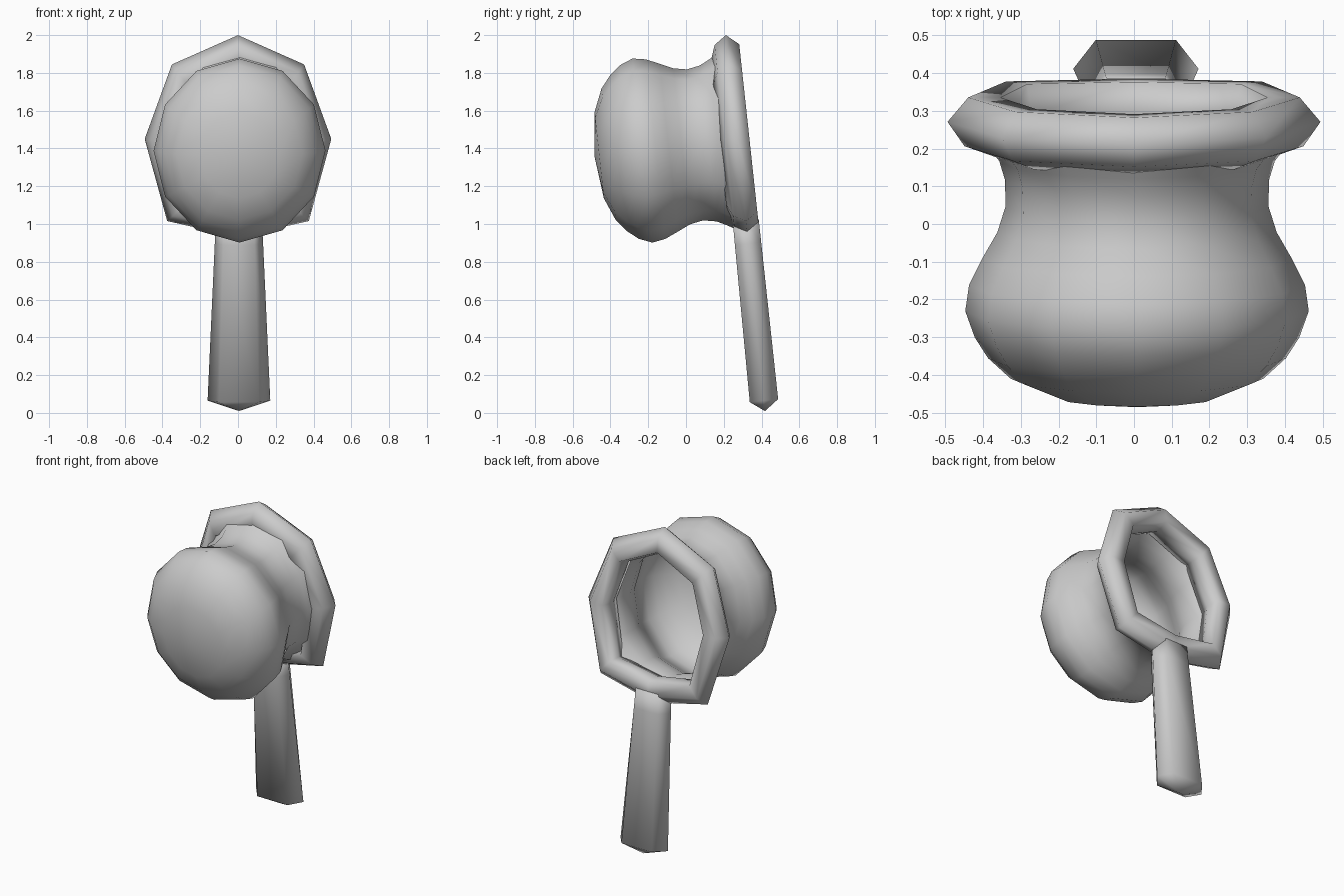
import bpy, bmesh, math
from mathutils import Vector

cube = bpy.data.objects.get("Cube")
if cube:
    bpy.data.objects.remove(cube, do_unlink=True)

grey = bpy.data.materials.new("plain_grey")
grey.use_nodes = True
grey.diffuse_color = (0.6, 0.6, 0.6, 1)
grey.node_tree.nodes["Principled BSDF"].inputs["Base Color"].default_value = (0.6, 0.6, 0.6, 1)

# Leaning frame of the hoop: u across, v up along the handle, d forward into the bag
TILT = math.atan(0.108)
CENTRE = Vector((0, 0.336, 1.45))
UP = Vector((0, -math.sin(TILT), math.cos(TILT)))
FORWARD = Vector((0, -math.cos(TILT), -math.sin(TILT)))


def place(u, v, d):
    return CENTRE + Vector((u, 0, 0)) + UP * v + FORWARD * d


def loft(name, rings, closed=False, start=None, end=None):
    """Skin a row of point rings; start/end are optional tip points."""
    bm = bmesh.new()
    rows = [[bm.verts.new(place(*p)) for p in ring] for ring in rings]
    n = len(rows[0])
    pairs = list(zip(rows, rows[1:]))
    if closed:
        pairs.append((rows[-1], rows[0]))
    for a, b in pairs:
        for i in range(n):
            j = (i + 1) % n
            bm.faces.new((a[i], a[j], b[j], b[i]))
    for tip, row in ((start, rows[0]), (end, rows[-1])):
        if tip:
            t = bm.verts.new(place(*tip))
            for i in range(n):
                bm.faces.new((row[i], row[(i + 1) % n], t))
    bmesh.ops.recalc_face_normals(bm, faces=bm.faces)
    for f in bm.faces:
        f.smooth = True
    mesh = bpy.data.meshes.new(name)
    bm.to_mesh(mesh)
    bm.free()
    mesh.materials.append(grey)
    obj = bpy.data.objects.new(name, mesh)
    bpy.context.collection.objects.link(obj)
    return obj


# Eight-sided hoop: six-sided section swept round the outline
half = [(0.35, 0.404), (0.494, 0.007), (0.375, -0.43)]
outline = [(0, 0.56)] + half + [(0, -0.515)] + [(-u, v) for u, v in reversed(half)]
section = [(0.055, 0), (0.14, 0), (0.16, 0.08), (0.13, 0.16), (0.045, 0.13), (0, 0.065)]
hoop = []
for u, v in outline:
    r = math.hypot(u, v)
    hoop.append([(u * (r - s) / r, v * (r - s) / r, d) for s, d in section])
loft("net_hoop", hoop, closed=True)

# Net bag: twelve-sided pouch with a narrow neck (depth, half width, half height)
profile = [(0.10, 0.42, 0.48), (0.17, 0.365, 0.44), (0.22, 0.35, 0.415), (0.29, 0.348, 0.402),
           (0.36, 0.37, 0.415), (0.43, 0.41, 0.447), (0.50, 0.445, 0.478), (0.57, 0.455, 0.49),
           (0.64, 0.43, 0.462), (0.695, 0.395, 0.417), (0.75, 0.335, 0.35), (0.80, 0.21, 0.23)]
angles = [math.tau * i / 12 for i in range(12)]
bag = [[(0.008 + rx * math.sin(a), rz * math.cos(a), d) for a in angles] for d, rx, rz in profile]
loft("net_bag", bag, end=(0.008, 0, 0.826))


# Handle: six-sided bar, wider at the foot, with a shallow pointed end
def bar(v, w, front):
    mid = front / 2
    k = 0.64 * w
    pts = [(w, mid), (k, -0.003), (-k, -0.003), (-w, mid), (-k, front), (k, front)]
    return [(0.005 + x, v, d) for x, d in pts]


loft("handle", [bar(-0.43, 0.122, 0.135), bar(-0.55, 0.128, 0.137), bar(-1.385, 0.166, 0.148)],
     start=(0.005, -0.43, 0.068), end=(0.005, -1.441, 0.073))
